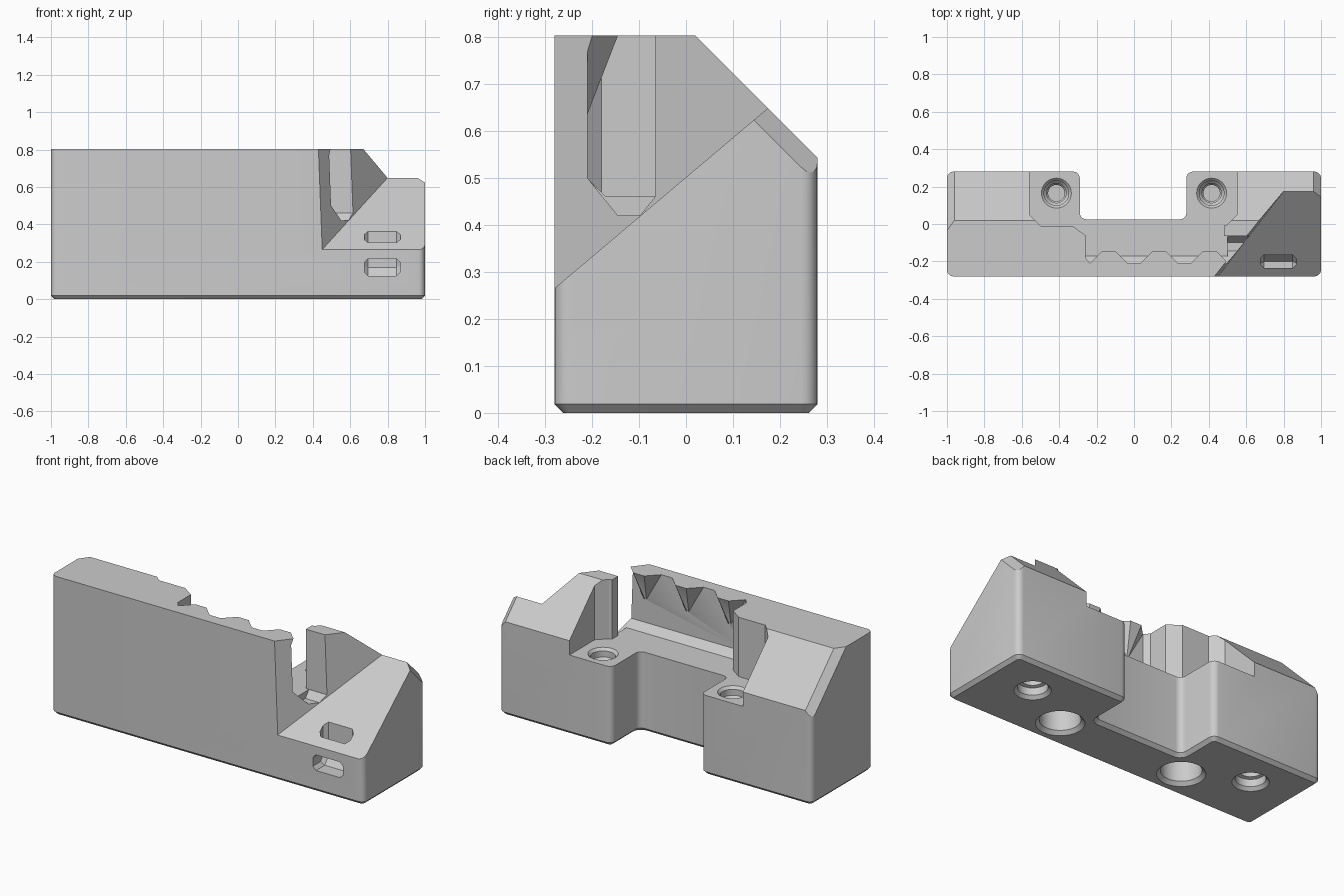
import bpy, bmesh
from math import radians, cos, sin, tau
from mathutils import Vector

cube = bpy.data.objects.get("Cube")
if cube:
    bpy.data.objects.remove(cube, do_unlink=True)

grey = bpy.data.materials.new("plain grey")
grey.use_nodes = True
grey.diffuse_color = (0.6, 0.6, 0.6, 1)
grey.node_tree.nodes["Principled BSDF"].inputs["Base Color"].default_value = (0.6, 0.6, 0.6, 1)


def finish(bm, name):
    bmesh.ops.recalc_face_normals(bm, faces=bm.faces)
    mesh = bpy.data.meshes.new(name)
    bm.to_mesh(mesh)
    bm.free()
    mesh.materials.append(grey)
    ob = bpy.data.objects.new(name, mesh)
    bpy.context.collection.objects.link(ob)
    return ob


def prism_mesh(points, axis, lo, hi):
    """Extrude a profile along x or z."""
    bm = bmesh.new()
    place = {"x": lambda p: (lo, p[0], p[1]), "z": lambda p: (p[0], p[1], lo)}[axis]
    face = bm.faces.new([bm.verts.new(place(p)) for p in points])
    new = bmesh.ops.extrude_face_region(bm, geom=[face])["geom"]
    step = Vector((hi - lo, 0, 0)) if axis == "x" else Vector((0, 0, hi - lo))
    bmesh.ops.translate(bm, vec=step, verts=[v for v in new if isinstance(v, bmesh.types.BMVert)])
    bmesh.ops.recalc_face_normals(bm, faces=bm.faces)
    return bm


def slice_off(bm, co, no):
    """Remove everything on the normal side of a plane and cap it."""
    geom = bm.verts[:] + bm.edges[:] + bm.faces[:]
    cut = bmesh.ops.bisect_plane(bm, geom=geom, plane_co=co, plane_no=no, clear_outer=True)
    edges = [e for e in cut["geom_cut"] if isinstance(e, bmesh.types.BMEdge)]
    bmesh.ops.edgenet_fill(bm, edges=edges)
    bmesh.ops.recalc_face_normals(bm, faces=bm.faces)


def turned(profile, x, y, sides=40):
    """Closed round solid from (radius, height) pairs."""
    bm = bmesh.new()
    rings = [[bm.verts.new((x + r * cos(tau * i / sides), y + r * sin(tau * i / sides), z))
              for i in range(sides)] for r, z in profile]
    for a, b in zip(rings, rings[1:]):
        for i in range(sides):
            j = (i + 1) % sides
            bm.faces.new((a[i], a[j], b[j], b[i]))
    bm.faces.new(rings[0])
    bm.faces.new(rings[-1])
    return finish(bm, "hole_cutter")


def combine(body, other, operation):
    mod = body.modifiers.new(other.name, "BOOLEAN")
    mod.operation, mod.object, mod.solver = operation, other, "EXACT"
    bpy.context.view_layer.objects.active = body
    bpy.ops.object.modifier_apply(modifier=mod.name)
    bpy.data.objects.remove(other, do_unlink=True)


# Block: notched plan, rounded uprights, chamfered foot, sloped back top
TOP, FLOOR = 0.803, 0.46
plan = [(-1, -.28), (1, -.28), (1, .28), (.28, .28), (.28, .025), (-.29, .025), (-.29, .28), (-1, .28)]
bm = prism_mesh(plan, "z", 0, TOP)
uprights = [e for e in bm.edges if abs(e.verts[0].co.z - e.verts[1].co.z) > .5]
bmesh.ops.bevel(bm, geom=uprights, offset=.035, segments=5, profile=.5, affect="EDGES")
foot = [e for e in bm.edges if max(v.co.z for v in e.verts) < .001]
bmesh.ops.bevel(bm, geom=foot, offset=.019, segments=1, affect="EDGES")
slice_off(bm, (0, .02, TOP), (0, 1, 1))
for side in (-1, 1):
    slice_off(bm, (side * .96, .02, TOP), (side, .727, .727))
body = finish(bm, "mount_block")

# Open cavity with the two screw seats and the side channel
cavity = [(-.56, .4), (-.56, .05), (-.5, -.01), (-.33, -.01), (-.26, -.06), (-.26, -.18), (-.235, -.21),
          (.8, -.21), (.8, -.065), (.48, -.065), (.48, -.01), (.495, -.005), (.55, .05), (.55, .4)]
combine(body, finish(prism_mesh(cavity, "z", FLOOR, 1), "cavity_cutter"), "DIFFERENCE")

# Sloped ledge along the foot of the front wall
ledge = [(-.25, .4), (-.17, .4), (-.17, FLOOR), (-.21, .5), (-.25, .5)]
combine(body, finish(prism_mesh(ledge, "x", -.3, .55), "wall_ledge"), "UNION")

# Pointed teeth under the rim of the front wall
for x in (-.135, .135, .405):
    bm = prism_mesh([(x - .1, -.25), (x + .1, -.25), (x + .1, -.21), (x + .035, -.145),
                     (x - .035, -.145), (x - .1, -.21)], "z", .63, TOP)
    for v in bm.verts:
        if v.co.z < .7:
            v.co.x = x + (v.co.x - x) * .12
            v.co.y = min(v.co.y, -.212)
    bmesh.ops.remove_doubles(bm, verts=bm.verts, dist=.0005)
    combine(body, finish(bm, "rim_tooth"), "UNION")

# Diagonal corner cut: sloping floor and upright slanted wall
bm = prism_mesh([(0, -.6), (1.5, -.6), (1.5, .6), (0, .6)], "z", -.2, 1.3)
slice_off(bm, (0, -.28, .265), (0, .38, -.45))
a, b, c = Vector((.43, -.28, .8)), Vector((.45, -.28, .27)), Vector((.8, .175, .645))
wall = (b - a).cross(c - a)
if wall.x > 0:
    wall.negate()
slice_off(bm, a, wall)
combine(body, finish(bm, "corner_cutter"), "DIFFERENCE")

# Channel mouth chamfer
mouth = [(-.21, .5), (-.145, .42), (-.098, .42), (-.066, .46), (-.066, .5)]
combine(body, finish(prism_mesh(mouth, "x", .5, .7), "mouth_cutter"), "DIFFERENCE")

# Bent tie slot through the corner
tie = [(-.3, .125), (-.2, .125), (-.165, .17), (-.165, .5), (-.235, .5), (-.235, .215), (-.3, .215)]
bm = prism_mesh(tie, "x", .675, .868)
rims = [e for e in bm.edges if abs(e.verts[0].co.x - e.verts[1].co.x) < .01]
bmesh.ops.bevel(bm, geom=rims, offset=.02, segments=1, affect="EDGES")
combine(body, finish(bm, "tie_slot_cutter"), "DIFFERENCE")

# Stepped screw holes above; wide and narrow sockets below
screw = [(.085, .465), (.08, FLOOR), (.066, .445), (.066, .41), (.052, .395), (.052, .36), (.044, .35), (.044, .25)]
wide = [(.13, -.005), (.106, .02), (.106, .2)]
narrow = [(.1, -.005), (.078, .018), (.078, .06), (.06, .065), (.06, .2)]
for side in (-1, 1):
    combine(body, turned(screw, side * .415, .165), "DIFFERENCE")
    combine(body, turned(wide, side * .4, -.105), "DIFFERENCE")
    combine(body, turned(narrow, side * .72, .06), "DIFFERENCE")

bpy.ops.object.select_all(action="DESELECT")
body.select_set(True)
bpy.context.view_layer.objects.active = body
bpy.ops.object.shade_smooth_by_angle(angle=radians(25))
